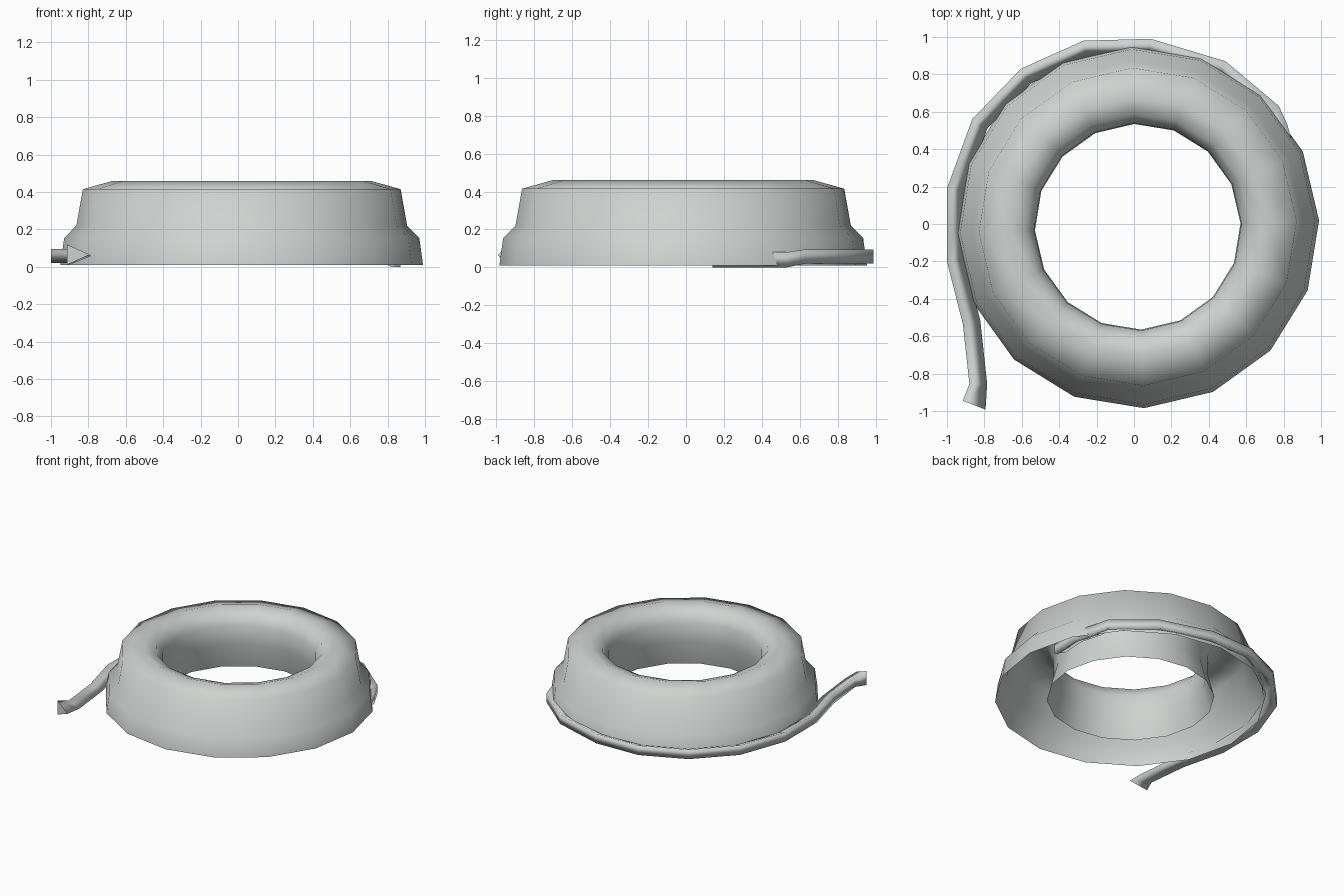
import bpy, bmesh, math
from mathutils import Vector

cube = bpy.data.objects.get("Cube")
if cube:
    bpy.data.objects.remove(cube, do_unlink=True)

# One pale grey for everything
grey = bpy.data.materials.new("pale_grey")
grey.use_nodes = True
colour = (0.62, 0.65, 0.63, 1)
grey.diffuse_color = colour
grey.node_tree.nodes["Principled BSDF"].inputs["Base Color"].default_value = colour


def loft(name, rings, closed_path):
    """Skin a list of closed or open cross-sections into one smooth mesh."""
    bm = bmesh.new()
    rows = [[bm.verts.new(p) for p in ring] for ring in rings]
    count = len(rows)
    size = len(rows[0])
    for i in range(count if closed_path else count - 1):
        a, b = rows[i], rows[(i + 1) % count]
        for j in range(size - 1 if closed_path else size):
            k = (j + 1) % size
            bm.faces.new((a[j], b[j], b[k], a[k]))
    if not closed_path:
        # Flat caps on both ends
        bm.faces.new(rows[0])
        bm.faces.new(rows[-1])
        bmesh.ops.recalc_face_normals(bm, faces=bm.faces)
    for f in bm.faces:
        f.smooth = len(f.verts) == 4
    mesh = bpy.data.meshes.new(name)
    bm.to_mesh(mesh)
    bm.free()
    mesh.materials.append(grey)
    obj = bpy.data.objects.new(name, mesh)
    bpy.context.collection.objects.link(obj)
    return obj


# Coil body: stepped profile (radius, height) turned about the axis, open below
profile = [(0.97, 0.01), (0.95, 0.155), (0.885, 0.22), (0.85, 0.415),
           (0.69, 0.46), (0.6, 0.43), (0.555, 0.35), (0.55, 0.2), (0.6, 0.01)]
sides = 16
body = []
for i in range(sides):
    a = math.tau * i / sides + math.radians(2)
    body.append([(0.02 + r * math.cos(a), -0.015 + r * math.sin(a), z)
                 for r, z in profile])
loft("coil_body", body, True)

# Loose rope: three-sided strand along its outer edge, from free end to tucked end
edge = [(-0.915, -0.945), (-0.88, -0.855), (-0.915, -0.535), (-1, -0.2),
        (-1, 0.19), (-0.865, 0.56), (-0.605, 0.83), (-0.27, 0.98),
        (0.09, 0.99), (0.49, 0.87), (0.775, 0.63), (0.82, 0.53),
        (0.87, 0.35), (0.86, 0.14)]
points = [Vector((x, y, 0)) for x, y in edge]
strand = []
for i, p in enumerate(points):
    d = (points[min(i + 1, len(points) - 1)] - points[max(i - 1, 0)]).normalized()
    inward = Vector((d.y, -d.x, 0))
    width, low, high = 0.095, 0.02, 0.095
    if i == 0:
        # Frayed tip
        width, low, high = 0.13, 0.01, 0.12
    elif i > 10:
        # Tucked end rests on the ground
        low, high = 0.0, 0.08
    middle = (low + high) / 2
    strand.append([p + Vector((0, 0, low)), p + Vector((0, 0, high)),
                   p + inward * width + Vector((0, 0, middle))])
loft("loose_rope_end", strand, False)
